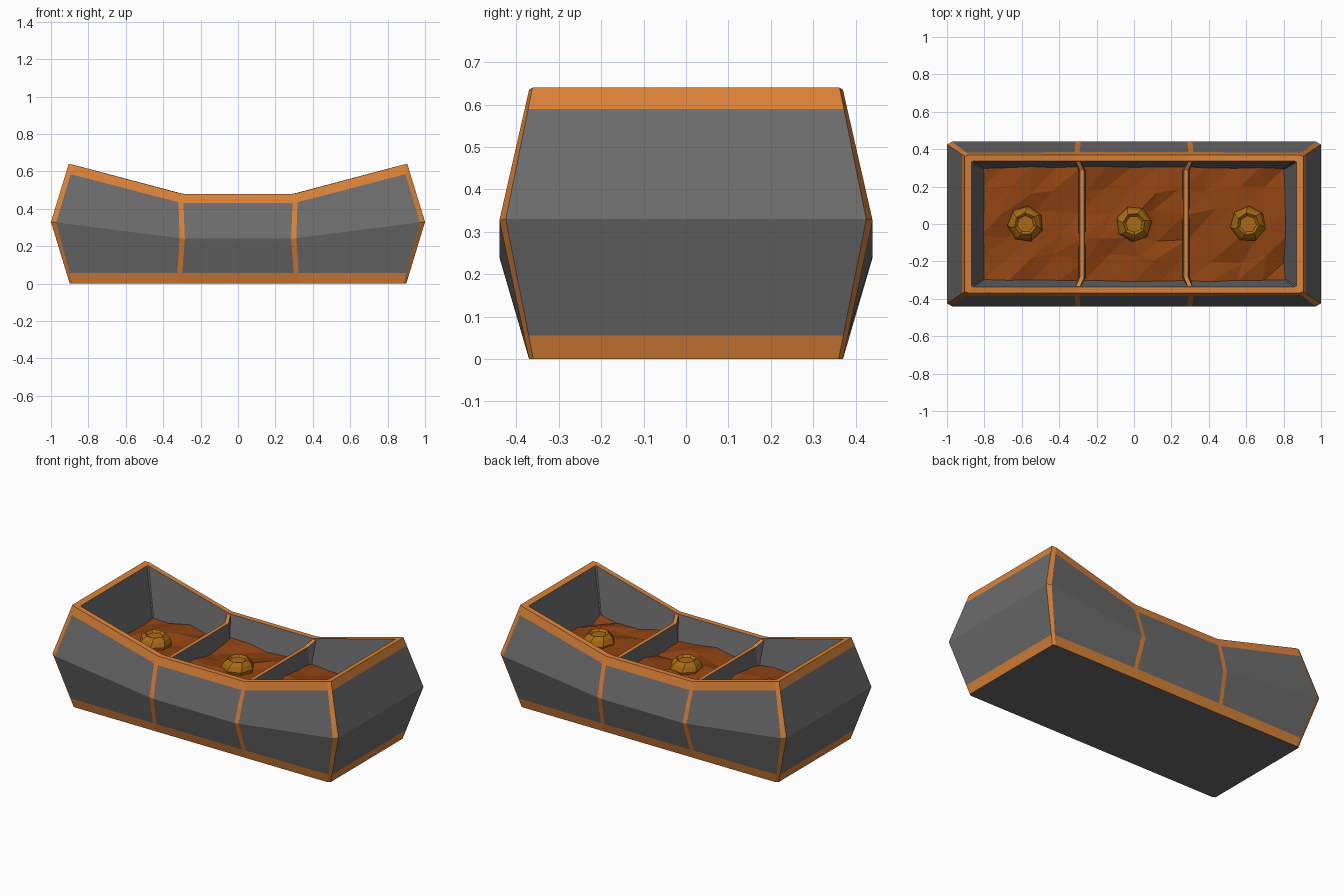
import bpy, bmesh, math, random
from mathutils import Vector

if "Cube" in bpy.data.objects:
    bpy.data.objects.remove(bpy.data.objects["Cube"])
random.seed(4)


def mat(name, rgb):
    m = bpy.data.materials.new(name)
    m.diffuse_color = (*rgb, 1)
    m.use_nodes = True
    m.node_tree.nodes["Principled BSDF"].inputs["Base Color"].default_value = m.diffuse_color
    return m


GREY = mat("grey_panel", (0.15, 0.15, 0.15))
ORANGE = mat("orange_trim", (0.70, 0.225, 0.04))
SOIL = mat("brown_soil", (0.27, 0.055, 0.006))
BULB = mat("ochre_bulb", (0.40, 0.15, 0.007))


def finish(bm, name, *mats):
    bmesh.ops.recalc_face_normals(bm, faces=bm.faces)
    me = bpy.data.meshes.new(name)
    bm.to_mesh(me)
    bm.free()
    for m in mats:
        me.materials.append(m)
    ob = bpy.data.objects.new(name, me)
    bpy.context.collection.objects.link(ob)
    return ob


# Trough shell: one quarter of upright columns (bottom, middle, top, inner top, inner floor)
QUARTER = [
    [(.90, .36, 0), (1.0, .425, .33), (.905, .362, .64), (.868, .33, .632), (.795, .288, .29)],
    [(.885, .37, 0), (.972, .44, .327), (.88, .37, .635), (.86, .336, .63), (.79, .292, .29)],
    [(.328, .37, 0), (.312, .44, .243), (.32, .37, .485), (.315, .336, .485), (.315, .295, .29)],
    [(.302, .37, 0), (.284, .44, .24), (.294, .37, .48), (.29, .336, .48), (.29, .295, .29)],
]


def column(pts):
    b, m, t, it, ib = [Vector(p) for p in pts]
    low = b.lerp(m, .056 / m.z)                # top of bottom trim
    high = t.lerp(m, .05 / (t.z - m.z))        # bottom of rim trim
    return [b, low, m, high, t, it, ib]


bm = bmesh.new()
loop = []
for sx, sy in ((1, 1), (-1, 1), (-1, -1), (1, -1)):
    ids = range(4) if sx * sy > 0 else range(3, -1, -1)
    for i in ids:
        col = [bm.verts.new((p.x * sx, p.y * sy, p.z)) for p in column(QUARTER[i])]
        loop.append((i, col))
for k, (i, a) in enumerate(loop):
    j, b = loop[(k + 1) % len(loop)]
    strip = {i, j} in ({0, 1}, {2, 3})
    for lv in range(6):
        f = bm.faces.new((a[lv], b[lv], b[lv + 1], a[lv + 1]))
        f.material_index = int(lv in (0, 3, 4) or (strip and lv < 4))
bm.faces.new([c[0] for _, c in loop])
bm.faces.new([c[6] for _, c in loop])
finish(bm, "trough_shell", GREY, ORANGE)

# Dividers: dipped cross walls with trimmed top edges
for side, name in ((-1, "left_divider"), (1, "right_divider")):
    bm = bmesh.new()
    rows = []
    for y, x, z in ((-.34, .302, .479), (-.285, .278, .445), (.285, .278, .445), (.34, .302, .479)):
        x *= side
        rows.append([bm.verts.new(p) for p in (
            (x - .022, y, .27), (x - .012, y, z), (x + .012, y, z), (x + .022, y, .27))])
    for a, b in zip(rows, rows[1:]):
        for n in range(4):
            m = (n + 1) % 4
            f = bm.faces.new((a[n], a[m], b[m], b[n]))
            f.material_index = int(n == 1)
    bm.faces.new(rows[0])
    bm.faces.new(rows[-1])
    finish(bm, name, GREY, ORANGE)

# Soil: lumpy faceted sheet
bm = bmesh.new()
NX, NY = 13, 6
grid = []
for i in range(NX):
    row = []
    for j in range(NY):
        inner = 0 < i < NX - 1 and 0 < j < NY - 1
        dx, dy = (random.uniform(-.04, .04), random.uniform(-.03, .03)) if inner else (0, 0)
        row.append(bm.verts.new((-.82 + 1.64 * i / (NX - 1) + dx,
                                 -.312 + .624 * j / (NY - 1) + dy,
                                 .338 + random.uniform(-.02, .02))))
    grid.append(row)
for i in range(NX - 1):
    for j in range(NY - 1):
        a, b, c, d = grid[i][j], grid[i + 1][j], grid[i + 1][j + 1], grid[i][j + 1]
        bm.faces.new((a, b, c))
        bm.faces.new((a, c, d))
soil = finish(bm, "soil", SOIL)
if soil.data.polygons[0].normal.z < 0:
    soil.data.flip_normals()

# Bulbs: seven-sided mounds with a dented top
PROFILE = [(.085, .30), (.097, .355), (.083, .383), (.06, .405), (.045, .392)]
for n, cx in enumerate((-.58, 0, .61)):
    bm = bmesh.new()
    rings = []
    for r, z in PROFILE:
        rings.append([bm.verts.new((cx + r * math.cos(t), r * math.sin(t), z))
                      for t in [math.tau * s / 7 + n * .5 + z * 4 for s in range(7)]])
    for a, b in zip(rings, rings[1:]):
        for s in range(7):
            t = (s + 1) % 7
            bm.faces.new((a[s], a[t], b[t], b[s]))
    bm.faces.new(rings[0])
    bm.faces.new(rings[-1])
    finish(bm, f"bulb_{n + 1}", BULB)
